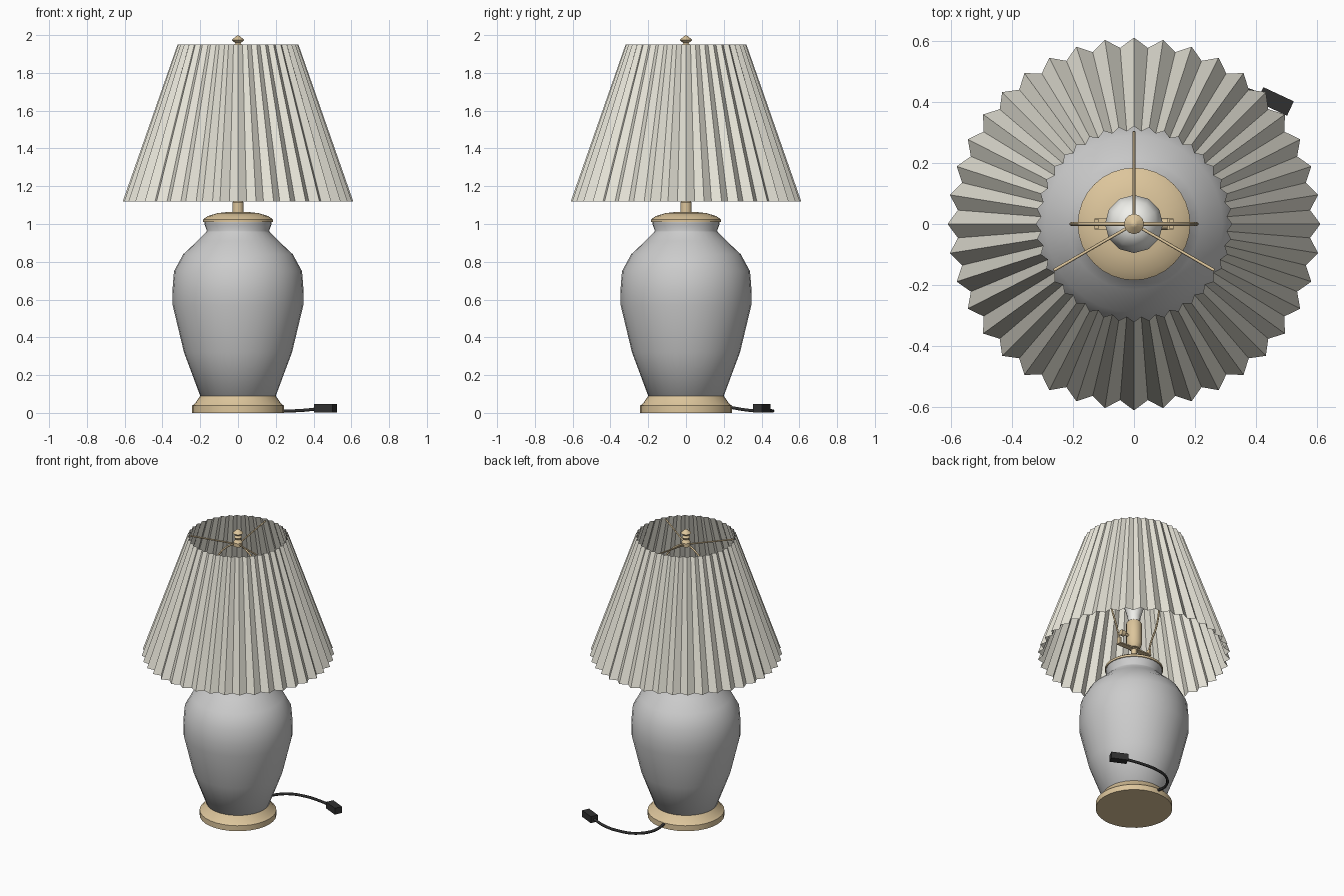
import bpy, bmesh, math
from mathutils import Vector

if "Cube" in bpy.data.objects:
    bpy.data.objects.remove(bpy.data.objects["Cube"])


def material(name, rgb):
    m = bpy.data.materials.new(name)
    m.diffuse_color = (*rgb, 1)
    m.use_nodes = True
    m.node_tree.nodes["Principled BSDF"].inputs["Base Color"].default_value = m.diffuse_color
    return m


CREAM = material("cream_fabric", (0.80, 0.78, 0.69))
CERAMIC = material("pale_ceramic", (0.80, 0.80, 0.78))
BRASS = material("brass", (0.72, 0.56, 0.33))
BLACK = material("black_rubber", (0.03, 0.03, 0.03))
GLASS = material("white_glass", (0.88, 0.88, 0.84))


def finish(name, bm, mat, smooth=None):
    bmesh.ops.recalc_face_normals(bm, faces=bm.faces)
    me = bpy.data.meshes.new(name)
    bm.to_mesh(me)
    bm.free()
    ob = bpy.data.objects.new(name, me)
    bpy.context.collection.objects.link(ob)
    me.materials.append(mat)
    if smooth:
        bpy.ops.object.select_all(action='DESELECT')
        ob.select_set(True)
        bpy.context.view_layer.objects.active = ob
        bpy.ops.object.shade_smooth_by_angle(angle=math.radians(smooth))
    return ob


def lathe(name, profile, sides, mat, smooth=35):
    """Spin (radius, z) points around the z axis."""
    bm = bmesh.new()
    verts = [bm.verts.new((r, 0, z)) for r, z in profile]
    edges = [bm.edges.new(p) for p in zip(verts, verts[1:])]
    bmesh.ops.spin(bm, geom=verts + edges, cent=(0, 0, 0), axis=(0, 0, 1),
                   angle=math.tau, steps=sides, use_merge=False)
    bmesh.ops.remove_doubles(bm, verts=bm.verts, dist=1e-4)
    return finish(name, bm, mat, smooth)


def wire(name, points, radius, mat, curved=True):
    """Round tube along a path."""
    cu = bpy.data.curves.new(name, 'CURVE')
    cu.dimensions = '3D'
    cu.bevel_depth = radius
    cu.bevel_resolution = 1
    cu.use_fill_caps = True
    cu.resolution_u = 5
    sp = cu.splines.new('BEZIER')
    sp.bezier_points.add(len(points) - 1)
    for bp, p in zip(sp.bezier_points, points):
        bp.co = p
        bp.handle_left_type = bp.handle_right_type = 'AUTO' if curved else 'VECTOR'
    cu.materials.append(mat)
    ob = bpy.data.objects.new(name, cu)
    bpy.context.collection.objects.link(ob)
    return ob


def box(name, loc, size, mat, turn=0):
    bm = bmesh.new()
    bmesh.ops.create_cube(bm, size=1)
    bmesh.ops.scale(bm, vec=size, verts=bm.verts)
    ob = finish(name, bm, mat)
    ob.location = loc
    ob.rotation_euler.z = turn
    return ob


# Foot, vase body and cap
lathe("foot", [(0, 0), (0.243, 0), (0.243, 0.038), (0.228, 0.05), (0.20, 0.09), (0, 0.09)],
      32, BRASS)
lathe("vase", [(0.19, 0.085), (0.20, 0.09), (0.286, 0.32), (0.346, 0.57), (0.347, 0.65),
               (0.339, 0.75), (0.29, 0.84), (0.215, 0.91), (0.17, 0.955), (0.165, 0.965),
               (0.178, 1.0), (0.178, 1.013)], 32, CERAMIC, 50)
lathe("cap", [(0, 1.01), (0.184, 1.01), (0.184, 1.025), (0.16, 1.042), (0.11, 1.057),
              (0.06, 1.063), (0, 1.063)], 32, BRASS)

# Stem, socket, switch and bulb
lathe("stem", [(0.03, 1.06), (0.03, 1.115), (0.018, 1.125), (0.018, 1.17)], 12, BRASS)
lathe("socket", [(0, 1.17), (0.035, 1.17), (0.05, 1.20), (0.05, 1.35), (0.042, 1.362), (0, 1.362)],
      16, BRASS)
wire("switch_stem", [(0.04, 0, 1.25), (0.085, 0, 1.25)], 0.009, BRASS, False)
wire("switch_knob", [(0.08, 0, 1.25), (0.11, 0, 1.25)], 0.02, BRASS, False)
lathe("bulb", [(0.038, 1.36), (0.042, 1.40), (0.06, 1.46), (0.088, 1.53), (0.095, 1.58),
               (0.076, 1.645), (0.04, 1.672), (0, 1.68)], 12, GLASS, 40)

# Harp: saddle plate, upturned tabs and wire loop
box("harp_saddle", (0, 0, 1.165), (0.26, 0.036, 0.008), BRASS)
half = [(0.12, 1.16), (0.135, 1.25), (0.19, 1.42), (0.205, 1.58), (0.16, 1.76), (0.06, 1.87)]
loop = [(-x, 0, z) for x, z in half] + [(0, 0, 1.89)] + [(x, 0, z) for x, z in reversed(half)]
wire("harp", loop, 0.006, BRASS)
for side in (-1, 1):
    box("harp_tab", (side * 0.122, 0, 1.185), (0.016, 0.03, 0.04), BRASS)

# Pleated shade
PLEATS = 40
bm = bmesh.new()
rings = []
for z, outer, inner in ((1.12, 0.61, 0.578), (1.95, 0.32, 0.304)):
    ring = []
    for i in range(PLEATS * 2):
        a = math.tau * i / (PLEATS * 2)
        r = inner if i % 2 else outer
        ring.append(bm.verts.new((r * math.cos(a), r * math.sin(a), z)))
    rings.append(ring)
low, top = rings
for i in range(PLEATS * 2):
    j = (i + 1) % (PLEATS * 2)
    bm.faces.new((low[i], low[j], top[j], top[i]))
finish("shade", bm, CREAM)

# Three spider arms and finial
for k in range(3):
    a = math.radians(90 + 120 * k)
    d = Vector((math.cos(a), math.sin(a), 0))
    wire("shade_arm", [d * 0.01 + Vector((0, 0, 1.895)), d * 0.303 + Vector((0, 0, 1.94))],
         0.005, BRASS, False)
lathe("finial", [(0, 1.885), (0.03, 1.885), (0.03, 1.91), (0.016, 1.93), (0.026, 1.945),
                 (0.014, 1.957), (0.033, 1.974), (0.012, 1.993), (0, 2.0)], 12, BRASS, 30)

# Power cord and plug
wire("cord", [(0, 0.23, 0.03), (0.015, 0.33, 0.014), (0.09, 0.425, 0.01), (0.20, 0.457, 0.01),
              (0.32, 0.45, 0.012), (0.43, 0.415, 0.022)], 0.009, BLACK)
box("plug", (0.462, 0.401, 0.0235), (0.11, 0.052, 0.045), BLACK, math.radians(-25))
